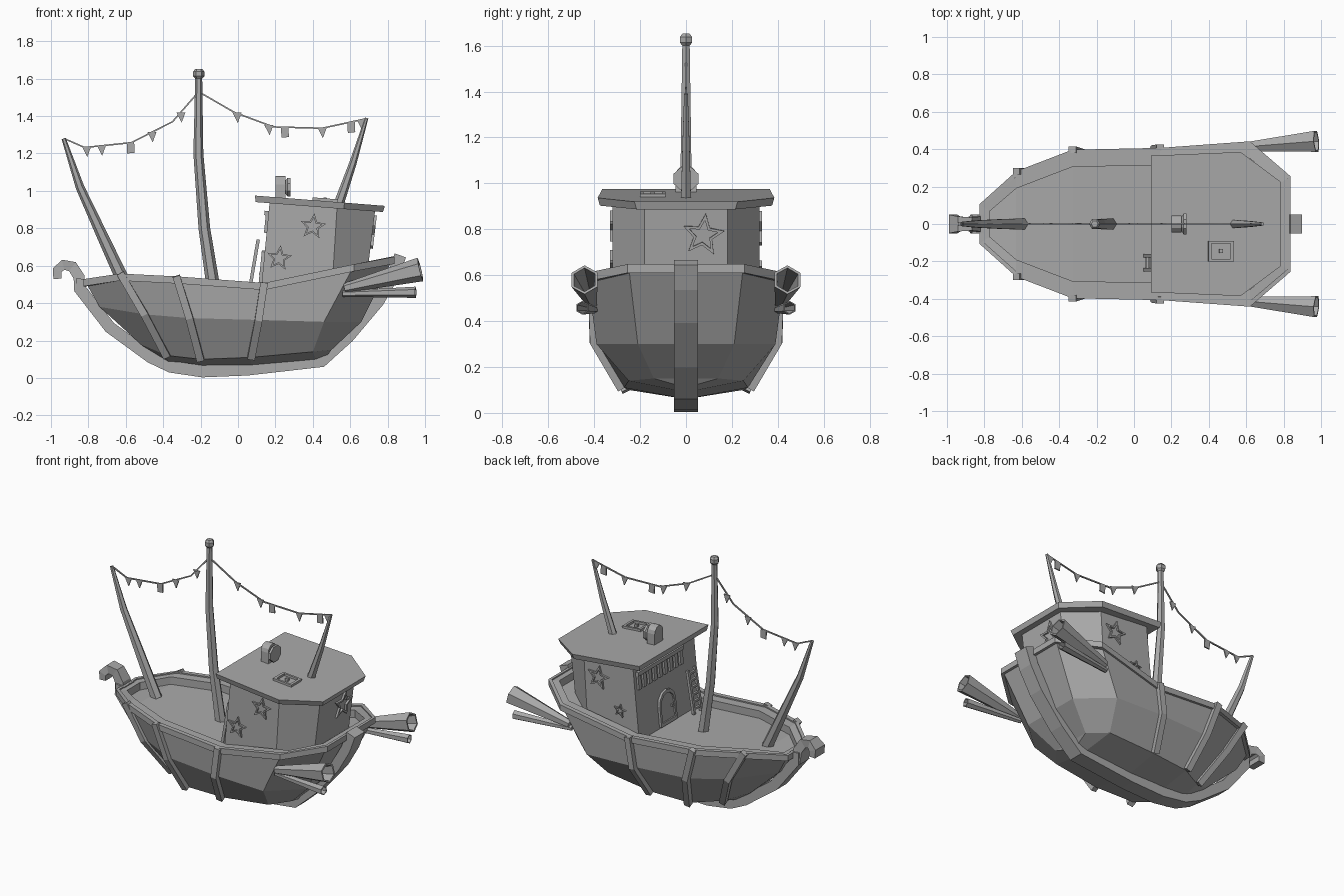
import bpy, bmesh, math
from mathutils import Vector as V

cube = bpy.data.objects.get("Cube")
if cube:
    bpy.data.objects.remove(cube)

GREY = (0.4, 0.4, 0.4, 1)
mat = bpy.data.materials.new("plain grey")
mat.use_nodes = True
mat.diffuse_color = GREY
bsdf = next(n for n in mat.node_tree.nodes if n.type == 'BSDF_PRINCIPLED')
bsdf.inputs["Base Color"].default_value = GREY
bsdf.inputs["Roughness"].default_value = 0.8


def loft(name, rings, cyclic=False, strip_cap=False):
    """Skin a list of equal rings; close the ends, or join last to first."""
    bm = bmesh.new()
    rows = [[bm.verts.new(p) for p in r] for r in rings]
    n = len(rows[0])
    pairs = list(zip(rows, rows[1:])) + ([(rows[-1], rows[0])] if cyclic else [])
    for a, b in pairs:
        for i in range(n):
            j = (i + 1) % n
            bm.faces.new((a[i], a[j], b[j], b[i]))
    if strip_cap:
        top = rows[-1]
        for i in range(n // 2 - 1):
            bm.faces.new((top[i], top[i + 1], top[n - 2 - i], top[n - 1 - i]))
    elif not cyclic:
        bm.faces.new(rows[0])
        bm.faces.new(rows[-1])
    bmesh.ops.remove_doubles(bm, verts=bm.verts, dist=0.0005)
    bmesh.ops.recalc_face_normals(bm, faces=bm.faces)
    me = bpy.data.meshes.new(name)
    bm.to_mesh(me)
    bm.free()
    me.materials.append(mat)
    ob = bpy.data.objects.new(name, me)
    bpy.context.collection.objects.link(ob)
    return ob


def ring(c, t, w, h, n, ref):
    t = V(t).normalized()
    s = (V(ref) - t * t.dot(V(ref))).normalized()
    up = t.cross(s)
    k = 1 / math.cos(math.pi / n)
    angs = [2 * math.pi * (i + 0.5) / n for i in range(n)]
    return [V(c) + s * math.cos(a) * w * k + up * math.sin(a) * h * k for a in angs]


def sweep(name, pts, sizes, n=4, ref=(0, 1, 0)):
    """Bar along a path; sizes are (half width, half depth), one or per point."""
    pts = [V(p) for p in pts]
    last = len(pts) - 1
    if not isinstance(sizes, list):
        sizes = [sizes] * len(pts)
    return loft(name, [ring(p, pts[min(i + 1, last)] - pts[max(i - 1, 0)], *sizes[i], n, ref)
                       for i, p in enumerate(pts)])


def plate(name, shape, o, u, v, depth, hole=None):
    """Flat 2D shape raised from a wall, optionally as a hollow frame."""
    o, u, v = V(o), V(u), V(v)
    nrm = u.cross(v).normalized()
    lay = lambda s, d: [o + u * a * s + v * b * s + nrm * d for a, b in shape]
    if hole:
        return loft(name, [lay(1, -.005), lay(1, depth), lay(hole, depth), lay(hole, -.005)], True)
    return loft(name, [lay(1, -.005), lay(1, depth)])


def rect(w, h):
    return [(-w, -h), (w, -h), (w, h), (-w, h)]


def arch(w, h, n=6):
    return [(-w, -h), (w, -h)] + [(w * math.cos(math.pi * i / n), h - w + w * math.sin(math.pi * i / n))
                                  for i in range(n + 1)]


def star(r):
    return [((r if i % 2 == 0 else r * .45) * math.sin(i * math.pi / 5 + .12),
             (r if i % 2 == 0 else r * .45) * math.cos(i * math.pi / 5 + .12)) for i in range(10)]


def both_sides(half):
    return [V(p) for p in half] + [V((p[0], -p[1], p[2])) for p in reversed(half)]


def xz(path):
    return [(x, 0, z) for x, z in path]


# Hull lines from bow to stern
rim = [(-.82, .10, .52), (-.63, .27, .55), (-.33, .385, .535), (.14, .395, .50), (.62, .43, .60), (.83, .25, .64)]
chine = [(-.74, .08, .38), (-.50, .26, .34), (-.26, .36, .32), (.11, .39, .31), (.46, .39, .30), (.66, .21, .30)]
bilge = [(-.52, .06, .18), (-.38, .14, .12), (-.20, .25, .10), (.07, .27, .11), (.40, .25, .14), (.50, .14, .15)]
keel = [(-.42, 0, .09), (-.37, 0, .07), (-.20, 0, .06), (.07, 0, .06), (.42, 0, .09), (.47, 0, .11)]


def inset(line, d, dz=0):
    return [(x - d * .6 * ((i == 5) - (i == 0)), y - d * (1 if 0 < i < 5 else .4), z + dz)
            for i, (x, y, z) in enumerate(line)]


loft("hull", [both_sides(l) for l in (keel, bilge, chine, rim, inset(rim, .08), inset(rim, .08, -.05))],
     strip_cap=True)
loft("rim_lip", [both_sides(l) for l in (inset(rim, -.012, .008), inset(rim, .018, .008),
                                         inset(rim, .018, -.03), inset(rim, -.012, -.03))], cyclic=True)

# Keel band with a curled bow and stern post
sweep("keel_band", xz([(-.835, .53), (-.84, .47), (-.685, .27), (-.465, .11), (-.36, .06), (-.19, .035), (.05, .045),
                       (.45, .09), (.59, .22), (.75, .41), (.83, .55), (.868, .655)]), (.052, .032))
sweep("bow_curl", xz([(-.845, .46), (-.85, .54), (-.885, .595), (-.935, .605), (-.967, .575), (-.965, .53)]),
      [(.05, .03), (.04, .03), (.035, .03), (.04, .028), (.05, .025), (.05, .022)])

# Hull ribs
for side in (1, -1):
    for k in (1, 2, 3):
        path = [V((p[0], side * (p[1] + .012), p[2] + dz))
                for p, dz in ((rim[k], .01), (chine[k], 0), (bilge[k], -.005))]
        sweep(f"rib_{k}", path, (.02, .018), ref=(1, 0, 0))


# Cabin and roof
def cabin_ring(xs, ys, zs):
    return both_sides(list(zip(xs, ys, zs)))


loft("cabin", [cabin_ring((.12, .50, .68), (.32, .32, .18), (.44, .44, .47)),
               cabin_ring((.17, .53, .735), (.32, .32, .18), (.95, .92, .91))])
loft("roof", [cabin_ring((.095, .565, .775), (.355, .375, .215), (.94, .903, .887)),
              cabin_ring((.09, .57, .785), (.365, .385, .225), (.975, .937, .92))])

# Stars on the cabin walls
for side, stars in ((-1, ((.40, .81, .072), (.22, .64, .07))), (1, ((.42, .80, .08), (.26, .62, .045)))):
    for x, z, r in stars:
        plate("side_star", star(r), (x, side * .32, z), (-side, 0, 0), (0, 0, 1), .012, .68)
plate("stern_star", star(.095), (.717, .075, .775), (0, 1, 0), (.12, 0, 1), .014, .7)


# Door, fringe and ladder on the forward wall
def wall(y, z):
    return (.12 + (z - .44) * .098, y, z)


LEFT, UP = (0, -1, 0), (.098, 0, 1)
plate("door_panel", arch(.075, .10), wall(.02, .57), LEFT, UP, .006)
plate("door_frame", arch(.085, .11), wall(.02, .57), LEFT, UP, .016, .8)
plate("door_knob", rect(.008, .008), wall(-.03, .56), LEFT, UP, .018)
plate("fringe_rail", rect(.24, .012), wall(.06, .88), LEFT, UP, .022)
for i in range(9):
    plate("fringe_slat", rect(.015, .05), wall(.28 - i * .055, .825), LEFT, UP, .014)
foot, head = V((.06, 0, .46)), V((.108, 0, .74))
for y in (-.17, -.245):
    sweep("ladder_rail", [foot + V((0, y, 0)), head + V((0, y, 0))], (.009, .009))
for i in range(6):
    p = foot.lerp(head, (i + .7) / 6.3)
    sweep("ladder_rung", [p + V((0, -.17, 0)), p + V((0, -.245, 0))], (.007, .007), ref=(1, 0, 0))

# Roof vent and hatch
plate("vent_body", arch(.045, .07), (.205, 0, 1.01), (0, 1, 0), (0, 0, 1), .05)
sweep("vent_disc", [(.25, 0, 1.02), (.265, 0, 1.02), (.28, 0, 1.02)], [(.03, .03), (.055, .05), (.055, .05)], 8)
ROOF = (1, 0, -.08)
plate("hatch_frame", rect(.068, .055), (.465, -.145, .946), ROOF, (0, 1, 0), .014, .75)
plate("hatch_knob", rect(.01, .01), (.465, -.145, .946), ROOF, (0, 1, 0), .018)

# Masts
sweep("main_mast", xz([(-.125, .44), (-.18, .80), (-.212, 1.2), (-.21, 1.61)]),
      [(.03, .032), (.027, .027), (.022, .023), (.016, .016)], 6)
sweep("main_mast_knob", xz([(-.21, 1.6), (-.21, 1.613), (-.21, 1.638), (-.21, 1.652)]),
      [(.016, .016), (.026, .026), (.026, .026), (.016, .016)], 6)
sweep("bow_mast", xz([(-.60, .49), (-.73, .77), (-.845, 1.02), (-.932, 1.28)]),
      [(.03, .032), (.025, .026), (.019, .02), (.01, .01)], 6)
sweep("stern_mast", xz([(.535, .92), (.615, 1.15), (.688, 1.39)]), [(.022, .024), (.016, .017), (.008, .008)], 6)

# Bunting strings
sweep("bow_string", xz([(-.93, 1.28), (-.82, 1.232), (-.57, 1.258), (-.35, 1.37), (-.21, 1.53)]), (.004, .004))
sweep("stern_string", xz([(-.21, 1.53), (-.02, 1.42), (.19, 1.342), (.45, 1.335), (.69, 1.387)]), (.004, .004))
TRI = [(-.024, 0), (.004, -.055), (.024, 0)]
SQUARE = [(-.02, 0), (-.018, -.058), (.022, -.054), (.02, 0)]
for shape, flags in ((TRI, ((-.81, 1.236), (-.73, 1.243), (-.46, 1.315), (-.305, 1.42), (-.005, 1.418),
                            (.165, 1.352), (.45, 1.337), (.66, 1.38))),
                     (SQUARE, ((-.575, 1.258), (.25, 1.342), (.605, 1.368)))):
    for x, z in flags:
        plate("flag", shape, (x, 0, z), (1, 0, 0), (0, 0, 1), .003)


# Flared hollow pipes at the stern
def horn(name, a, b, r0, r1):
    a, b = V(a), V(b)
    stops = ((0, r0), (1, r1), (1, r1 * .82), (.3, r0 * .9))
    loft(name, [ring(a.lerp(b, f), b - a, r, r, 6, (0, 1, 0)) for f, r in stops])


for s in (1, -1):
    horn("upper_pipe", (.57, s * .41, .48), (.975, s * .442, .58), .022, .056)
    horn("lower_pipe", (.56, s * .40, .45), (.95, s * .452, .458), .014, .026)
